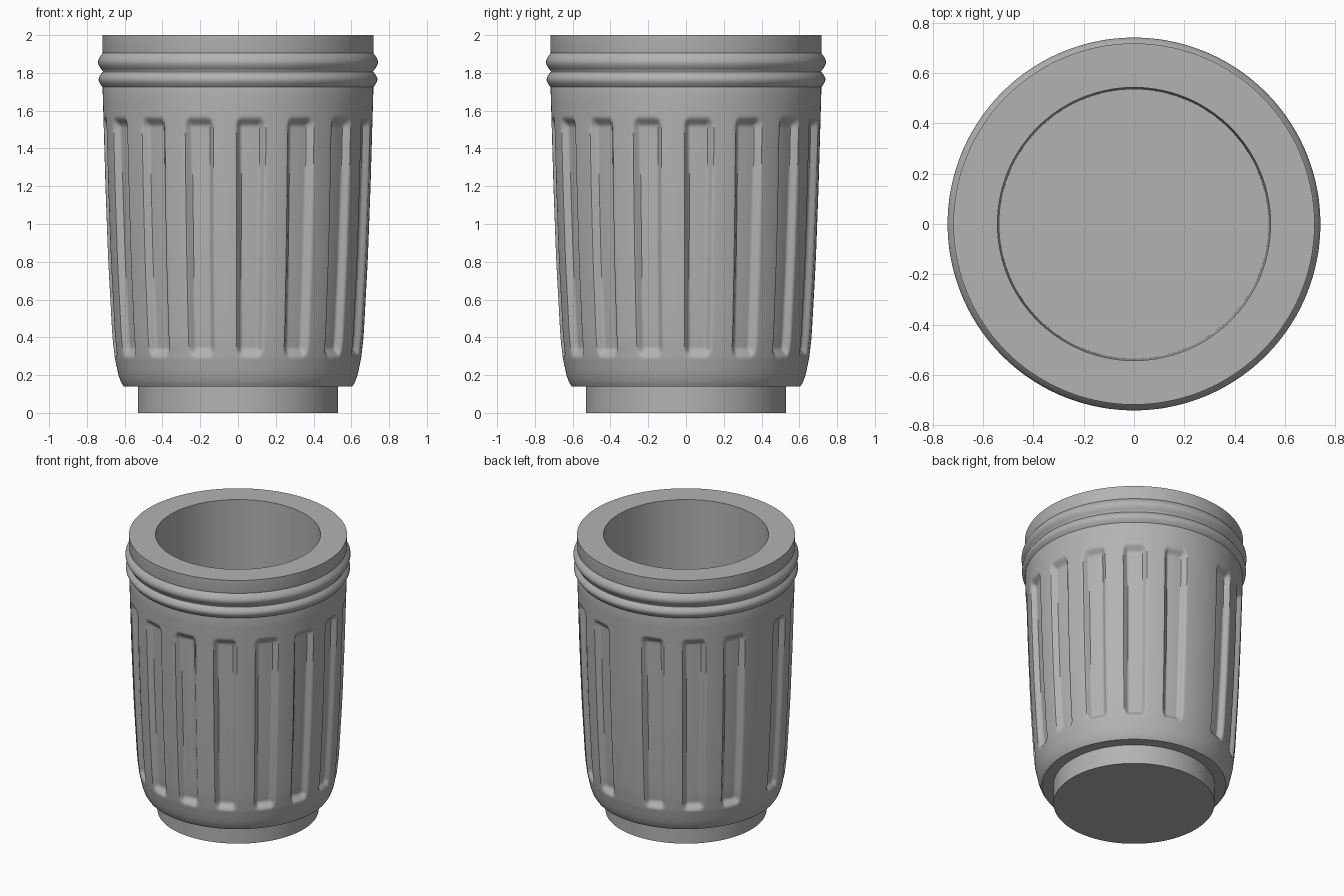
import bpy, bmesh, math

if "Cube" in bpy.data.objects:
    bpy.data.objects.remove(bpy.data.objects["Cube"], do_unlink=True)

grey = bpy.data.materials.new("plain grey")
grey.use_nodes = True
grey.diffuse_color = (0.45, 0.45, 0.45, 1)
grey.node_tree.nodes["Principled BSDF"].inputs["Base Color"].default_value = (0.45, 0.45, 0.45, 1)

# flute layout: twelve evenly spaced, three more offset by half a step at the back
STEP = 22.5
FLUTES = [-174.5 + STEP * i for i in range(12)] + [106.75 + STEP * i for i in range(3)]
FLUTE_LOW, FLUTE_HIGH, FLUTE_HALF, FLUTE_DEPTH = 0.29, 1.57, 0.083, 0.035


def flute_cut(angle, z, r):
    """Depth of the rounded recess at this point of the wall."""
    turn = min(abs((math.degrees(angle) - f + 180) % 360 - 180) for f in FLUTES)
    across = FLUTE_HALF * (0.86 + 0.14 * z / FLUTE_HIGH) - math.radians(turn) * r
    along = min(z - FLUTE_LOW, FLUTE_HIGH - z) * 0.6
    corner = 0.035
    dx, dz = max(corner - across, 0), max(corner - along, 0)
    inside = corner - math.hypot(dx, dz)
    t = min(max(inside / 0.033, 0), 1)
    return FLUTE_DEPTH * t * t * (3 - 2 * t)


def revolve(name, profile, segments, cut=None):
    """Spin a profile of (radius, height) points about z; zero radius makes a pole."""
    bm = bmesh.new()
    rings = []
    for r, z in profile:
        if r == 0:
            rings.append([bm.verts.new((0, 0, z))] * segments)
            continue
        ring = []
        for i in range(segments):
            a = math.tau * i / segments
            rr = r - (cut(a, z, r) if cut else 0)
            ring.append(bm.verts.new((rr * math.cos(a), rr * math.sin(a), z)))
        rings.append(ring)
    for low, high in zip(rings, rings[1:]):
        for i in range(segments):
            j = (i + 1) % segments
            corners = list(dict.fromkeys((low[i], low[j], high[j], high[i])))
            bm.faces.new(corners)
    bmesh.ops.recalc_face_normals(bm, faces=bm.faces)
    mesh = bpy.data.meshes.new(name)
    bm.to_mesh(mesh)
    bm.free()
    mesh.materials.append(grey)
    obj = bpy.data.objects.new(name, mesh)
    bpy.context.collection.objects.link(obj)
    bpy.ops.object.select_all(action="DESELECT")
    obj.select_set(True)
    bpy.context.view_layer.objects.active = obj
    bpy.ops.object.shade_smooth_by_angle(angle=math.radians(40))
    return obj


def bead(base, bulge, low, high, steps=10):
    """Half-round moulding between two heights."""
    return [(base + bulge * math.sin(math.pi * i / steps), low + (high - low) * i / steps)
            for i in range(steps + 1)]


def wall_radius(z):
    """Body radius, blending smoothly through the outline points."""
    pts = [(0.16, 0.618), (0.2, 0.633), (0.29, 0.652), (0.4, 0.665),
           (0.8, 0.687), (1.2, 0.702), (1.72, 0.717)]
    for (z0, r0), (z1, r1) in zip(pts, pts[1:]):
        if z <= z1:
            return r0 + (r1 - r0) * (z - z0) / (z1 - z0)
    return pts[-1][1]


# heights are dense where the flutes begin and end
heights = [0.16, 0.18, 0.2, 0.24]
heights += [0.28 + 0.01 * i for i in range(11)]
heights += [0.44 + 0.1 * i for i in range(11)]
heights += [1.48 + 0.01 * i for i in range(11)] + [1.65, 1.72]
wall = [(wall_radius(z), z) for z in heights]

# foot, fluted wall, two mouldings, rim and hollow in one closed skin
foot = [(0, 0), (0.53, 0), (0.53, 0.14), (0.605, 0.14)]
mouldings = bead(0.716, 0.022, 1.725, 1.805) + bead(0.716, 0.025, 1.81, 1.905)
rim = [(0.718, 1.915), (0.718, 2.0), (0.543, 2.0)]
hollow = [(0.535, 0.18), (0, 0.18)]
revolve("fluted_cup", foot + wall + mouldings + rim + hollow, 480, flute_cut)
